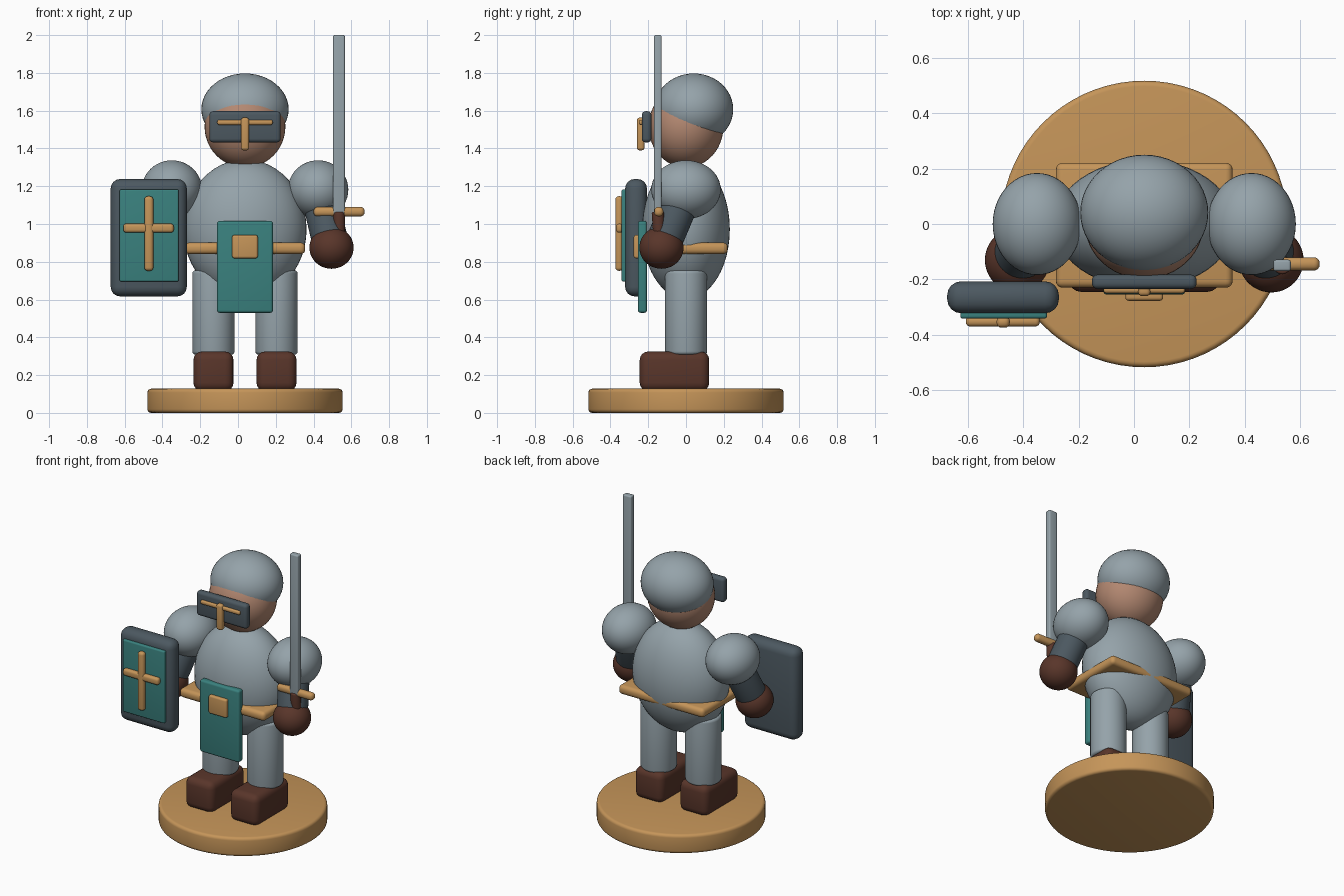
import bpy, math
from mathutils import Vector

if "Cube" in bpy.data.objects:
    bpy.data.objects.remove(bpy.data.objects["Cube"])

CX = 0.037  # the figure's own mirror axis

def material(name, rgb):
    m = bpy.data.materials.new(name)
    m.diffuse_color = (*rgb, 1)
    m.use_nodes = True
    m.node_tree.nodes["Principled BSDF"].inputs["Base Color"].default_value = m.diffuse_color
    return m

STEEL = material("steel", (0.30, 0.365, 0.40))
SLATE = material("dark_slate", (0.072, 0.098, 0.118))
GOLD = material("gold", (0.56, 0.30, 0.10))
TEAL = material("teal", (0.042, 0.22, 0.21))
BROWN = material("brown_leather", (0.10, 0.036, 0.023))
SKIN = material("skin", (0.45, 0.245, 0.165))

def finish(name, mat, bevel=0, segments=4):
    ob = bpy.context.object
    ob.name = name
    ob.data.materials.append(mat)
    bpy.ops.object.transform_apply(location=False, rotation=False, scale=True)
    if bevel:
        mod = ob.modifiers.new("rounded_edges", 'BEVEL')
        mod.width, mod.segments = bevel, segments
        mod.limit_method = 'ANGLE'
        mod.angle_limit = math.radians(40)
        bpy.ops.object.modifier_apply(modifier=mod.name)
    bpy.ops.object.shade_smooth_by_angle(angle=math.radians(35))
    return ob

def box(name, mat, x, y, z, bevel):
    """Rounded box given by its (min, max) range on each axis."""
    rng = (x, y, z)
    bpy.ops.mesh.primitive_cube_add(size=1, location=[(a + b) / 2 for a, b in rng])
    bpy.context.object.scale = [b - a for a, b in rng]
    return finish(name, mat, bevel)

def ball(name, mat, loc, radii):
    bpy.ops.mesh.primitive_uv_sphere_add(segments=48, ring_count=24, radius=1, location=loc)
    bpy.context.object.scale = radii
    return finish(name, mat)

def rod(name, mat, a, b, r, bevel=0, verts=40):
    """Cylinder from point a to point b."""
    a, b = Vector(a), Vector(b)
    d = b - a
    bpy.ops.mesh.primitive_cylinder_add(
        vertices=verts, radius=r, depth=d.length, location=(a + b) / 2,
        rotation=d.to_track_quat('Z', 'Y').to_euler())
    return finish(name, mat, bevel)

# Round stand
rod("base_disc", GOLD, (CX, 0, 0), (CX, 0, 0.128), 0.517, 0.02, 72)

# Legs, boots and arms on both sides
for side, s in (("left", -1), ("right", 1)):
    lx = CX + s * 0.167
    box(side + "_boot", BROWN, (lx - 0.106, lx + 0.106), (-0.245, 0.123), (0.115, 0.325), 0.045)
    rod(side + "_leg", STEEL, (lx, 0, 0.308), (lx, 0, 0.755), 0.112, 0.018)
    shoulder = (CX + s * 0.387, 0, 1.182)
    hand = (CX + s * 0.458, -0.13, 0.875)
    ball(side + "_shoulder", STEEL, shoulder, (0.16, 0.184, 0.155))
    rod(side + "_forearm", SLATE, shoulder, hand, 0.096, 0.01)
    ball(side + "_glove", BROWN, hand, (0.117, 0.117, 0.112))

# Torso, belt and hanging cloth
ball("torso", STEEL, (CX, 0, 0.972), (0.326, 0.232, 0.37))
box("belt", GOLD, (CX - 0.319, CX + 0.319), (-0.23, 0.221), (0.84, 0.902), 0.025)
box("tabard", TEAL, (CX - 0.148, CX + 0.148), (-0.255, -0.207), (0.53, 1.016), 0.014)
box("buckle", GOLD, (CX - 0.068, CX + 0.068), (-0.277, -0.24), (0.818, 0.942), 0.012)

# Head, helmet and visor
ball("head", SKIN, (CX, 0, 1.515), (0.214, 0.198, 0.216))
ball("helmet", STEEL, (CX, 0.041, 1.607), (0.231, 0.209, 0.19))
box("visor", SLATE, (CX - 0.189, CX + 0.189), (-0.234, -0.183), (1.432, 1.597), 0.02)
box("visor_brow_bar", GOLD, (CX - 0.147, CX + 0.147), (-0.25, -0.225), (1.525, 1.551), 0.01)
box("visor_nose_bar", GOLD, (CX - 0.022, CX + 0.022), (-0.26, -0.22), (1.39, 1.563), 0.014)

# Shield with inset panel and cross
box("shield", SLATE, (-0.674, -0.271), (-0.322, -0.207), (0.617, 1.238), 0.05)
box("shield_panel", TEAL, (-0.627, -0.314), (-0.341, -0.312), (0.695, 1.183), 0.009)
box("cross_upright", GOLD, (-0.496, -0.448), (-0.374, -0.333), (0.752, 1.147), 0.018)
box("cross_arm", GOLD, (-0.607, -0.34), (-0.37, -0.333), (0.954, 1.002), 0.016)

# Sword
box("sword_blade", STEEL, (0.503, 0.566), (-0.17, -0.129), (1.05, 2.0), 0.009)
box("sword_guard", GOLD, (0.4, 0.67), (-0.168, -0.12), (1.04, 1.09), 0.021)
rod("sword_grip", BROWN, (0.535, -0.135, 0.85), (0.535, -0.15, 1.065), 0.032, 0.008, 24)
